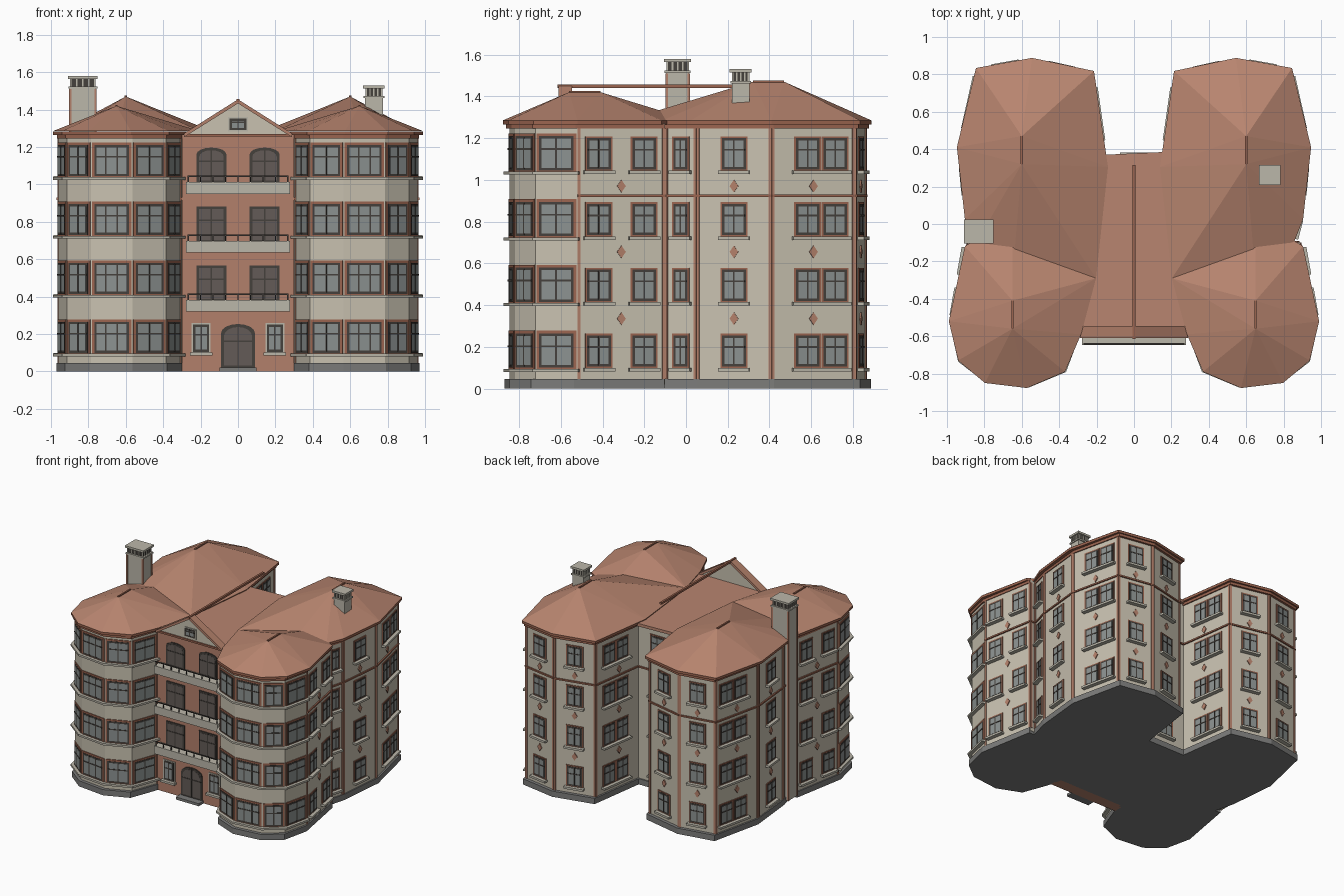
import bpy, bmesh, math
from mathutils import Matrix, Vector

cube = bpy.data.objects.get("Cube")
if cube:
    bpy.data.objects.remove(cube, do_unlink=True)


def material(name, r, g, b):
    m = bpy.data.materials.new(name)
    m.use_nodes = True
    m.diffuse_color = (r, g, b, 1)
    m.node_tree.nodes["Principled BSDF"].inputs["Base Color"].default_value = (r, g, b, 1)
    return m


ROOF = material("roof_clay", .48, .235, .16)
WALL = material("cream_plaster", .58, .535, .435)
CLAY = material("terracotta_plaster", .45, .215, .145)
TRIM = material("terracotta_trim", .33, .13, .08)
DARK = material("dark_frame", .06, .052, .045)
GLASS = material("grey_glass", .26, .285, .28)
DOOR = material("smoked_glass", .125, .105, .095)
STONE = material("grey_stone", .2, .2, .195)
SILL = material("pale_stone", .5, .475, .4)

parts = {}


def part(name, mat):
    if name not in parts:
        parts[name] = (bmesh.new(), mat)
    return parts[name][0]


def prism(name, mat, M, pts, a, b):
    """Extrude a (u, v) profile from depth a to depth b in the frame M."""
    bm = part(name, mat)
    lo = [bm.verts.new(M @ Vector((u, a, v))) for u, v in pts]
    hi = [bm.verts.new(M @ Vector((u, b, v))) for u, v in pts]
    bm.faces.new(lo)
    bm.faces.new(hi[::-1])
    for i in range(len(pts)):
        j = (i + 1) % len(pts)
        bm.faces.new((lo[i], hi[i], hi[j], lo[j]))


def rect(u, z, w, h):
    return [(u - w / 2, z), (u + w / 2, z), (u + w / 2, z + h), (u - w / 2, z + h)]


def box(name, mat, M, u, z, w, h, a, b):
    prism(name, mat, M, rect(u, z, w, h), a, b)


def arch(u, z, w, h, rise):
    pts = rect(u, z, w, h)[:2]
    for i in range(9):
        t = math.pi * i / 8
        pts.append((u + w / 2 * math.cos(t), z + h - rise + rise * math.sin(t)))
    return pts


def wall_frame(p, q):
    """Frame in the middle of a wall: u along it, depth outward, v up."""
    p, q = Vector((*p, 0)), Vector((*q, 0))
    t = (q - p).normalized()
    n = Vector((t.y, -t.x, 0))
    M = Matrix((t, n, Vector((0, 0, 1)))).transposed().to_4x4()
    M.translation = (p + q) / 2
    return M


PLAN = Matrix(((1, 0, 0, 0), (0, 0, 1, 0), (0, 1, 0, 0), (0, 0, 0, 1)))


def window(M, u, z, w, h, cols=2, rise=0, glass=GLASS, surround=TRIM, edge=.008):
    def shape(d):
        if rise:
            return arch(u, z + d, w - 2 * d, h - 2 * d, rise)
        return rect(u, z + d, w - 2 * d, h - 2 * d)
    tag = "door" if glass is DOOR else "window"
    prism(tag + "_surround_" + surround.name, surround, M, shape(-edge), -.01, .006)
    prism(tag + "_frames", DARK, M, shape(0), -.01, .008)
    prism(tag + "_panes", glass, M, shape(.012), -.01, .0095)
    for i in range(1, cols):
        box(tag + "_bars", DARK, M, u - w / 2 + w * i / cols, z + .006, .008, h - .012, 0, .012)
    box(tag + "_bars", DARK, M, u, z + h * .6, w - .01, .008, 0, .012)


FLOORS = [.1 + .315 * i for i in range(4)]
OUTLINE = [(.25, -.3), (.31, -.57), (.385, -.77), (.565, -.845), (.785, -.82),
           (.915, -.72), (.96, -.52), (.885, -.1), (.84, -.1), (.88, .05),
           (.915, .41), (.825, .81), (.545, .86), (.235, .79), (.165, .305)]
# window positions along each plain wall, by wall number
PLAIN = {6: (-.11, .11), 8: (0,), 9: (0,), 10: (-.03, .105), 11: (0,), 12: (0,), 13: (-.105, .03)}
REAR_EAVE = [(.214, .818), (.545, .888), (.845, .834), (.947, .41), (.904, .025),
             (.85, -.112), (.65, -.29), (.203, -.29), (.139, .305)]
FRONT_EAVE = [(.99, -.52), (.94, -.73), (.797, -.85), (.572, -.877), (.369, -.79),
              (.283, -.59), (.203, -.29), (.65, .03), (.904, -.118)]
EAVE, EAVE_TOP = 1.265, 1.285


def hip_roof(name, side, eave, x, y0, y1, top):
    bm = part(name, ROOF)
    pts = [(px, py, EAVE_TOP) for px, py in eave] + [(x, y0, top), (x, y1, top)]
    vs = [bm.verts.new((side * px, py, pz)) for px, py, pz in pts]
    bmesh.ops.convex_hull(bm, input=vs)
    flat = [(side * px, py) for px, py in eave]
    prism("eave_fascia", TRIM, PLAN, flat, EAVE, EAVE_TOP - .001)
    ridge = [(side * x + dx, y) for dx, y in ((-.006, y0), (.006, y0), (.006, y1), (-.006, y1))]
    prism("ridge_caps", TRIM, PLAN, ridge, top - .01, top + .006)


def wing(side):
    def scaled(k):
        return [(side * (.57 + (x - .57) * k), y * k) for x, y in OUTLINE]
    prism("wing_walls", WALL, PLAN, scaled(1), .02, EAVE + .005)
    prism("plinth", STONE, PLAN, scaled(1.03), 0, .045)
    prism("cornice", TRIM, PLAN, scaled(1.02), 1.245, EAVE + .002)
    hip_roof("rear_roofs", side, REAR_EAVE, .6, .32, .47, 1.47)
    hip_roof("front_roofs", side, FRONT_EAVE, .65, -.56, -.41, 1.42)
    for i in range(len(OUTLINE) - 1):
        p, q = OUTLINE[i], OUTLINE[i + 1]
        length = math.dist(p, q)
        if side < 0:
            p, q = (-q[0], q[1]), (-p[0], p[1])
        M = wall_frame(p, q)
        # bay windows around the front tower
        if 1 <= i <= 5:
            for z in FLOORS:
                cols = 3 if length > .22 else 2
                window(M, 0, z, length - .035, .165, cols, edge=.013)
                box("bay_sills", SILL, M, 0, z - .02, length + .02, .015, -.02, .028)
            continue
        # corner strips and string course on the plain walls
        for end in (-1, 1):
            box("corner_strips", TRIM if i == 7 else CLAY, M, end * (length / 2 - .007), .045, .014, 1.2, -.01, .006)
        box("string_course", TRIM, M, 0, .918, length, .012, -.01, .01)
        if i not in PLAIN or (i == 8 and side < 0):
            continue
        w = .07 if i == 8 else .115
        for z in FLOORS:
            for u in PLAIN[i]:
                window(M, u * side, z + .005, w, .15)
                box("window_sills", SILL, M, u * side, z - .017, w + .035, .016, -.01, .032)
        # diamond ornaments
        if i != 8:
            for z in (.335, .655, .97):
                pts = [(0, z - .03), (.021, z), (0, z + .03), (-.021, z)]
                prism("diamond_ornaments", CLAY, M, pts, -.01, .007)


for side in (1, -1):
    wing(side)

# central block, flat roof and its back wall
prism("central_walls", WALL, PLAN, [(-.3, -.5), (.3, -.5), (.17, .35), (-.17, .35)], .01, 1.27)
prism("central_plinth", STONE, PLAN, [(-.3, -.55), (.3, -.55), (.17, .36), (-.17, .36)], 0, .045)
prism("central_roof", ROOF, PLAN, [(-.3, -.57), (.3, -.57), (.16, .385), (-.16, .37)], 1.255, 1.278)
back = wall_frame((.17, .35), (-.17, .35))
box("string_course", TRIM, back, 0, .918, .33, .012, -.01, .01)
for z in FLOORS:
    window(back, 0, z + .005, .115, .15)
    box("window_sills", SILL, back, 0, z - .017, .15, .016, -.01, .032)

# terracotta facade with doors and balconies
front = wall_frame((-.3, -.57), (.3, -.57))
box("facade", CLAY, front, 0, 0, .6, 1.265, -.1, 0)
window(front, 0, .02, .175, .23, 2, .05, DOOR, DARK, .004)
box("entrance_step", STONE, front, 0, 0, .2, .02, -.01, .06)
for side in (1, -1):
    window(front, side * .197, .105, .085, .145, 2, surround=SILL)
    box("window_sills", SILL, front, side * .197, .085, .12, .016, -.01, .03)
    for z, h, rise in ((.375, .19, 0), (.69, .19, 0), (1.01, .185, .035)):
        window(front, side * .142, z, .155, h, 2, rise, DOOR, DARK, .002)
for z in (.32, .635, .95):
    box("balconies", SILL, front, 0, z, .555, .062, -.02, .078)
    box("balcony_rails", DARK, front, 0, z + .09, .54, .007, .066, .073)
    for i in range(9):
        box("balcony_rails", DARK, front, (i - 4) * .0665, z + .06, .006, .032, .067, .072)

# pediment with raking trim, attic window and ridge pole
prism("pediment", WALL, front, [(-.28, 1.26), (.28, 1.26), (0, 1.44)], -.015, .02)
box("pediment_base", TRIM, front, 0, 1.255, .56, .014, 0, .03)
for s in (1, -1):
    prism("pediment_rakes", CLAY, front, [(0, 1.433), (s * .29, 1.252), (s * .29, 1.272), (0, 1.455)], -.025, .04)
attic = Matrix.Translation((0, -.02, 0)) @ front
window(attic, 0, 1.29, .09, .062, 2, surround=SILL)
prism("ridge_pole", TRIM, PLAN, [(-.008, -.615), (.008, -.615), (.008, .315), (-.008, .315)], 1.44, 1.456)


def chimney(name, x, y, w, d, bottom, top):
    def block(tag, mat, cx, cy, bw, bd, a, b):
        prism(name + tag, mat, PLAN, rect(cx, cy - bd / 2, bw, bd), a, b)
    block("_stack", SILL, x, y, w - .02, d - .02, bottom, top - .06)
    block("_vents", DARK, x, y, w - .035, d - .035, top - .06, top - .015)
    block("_collar", SILL, x, y, w - .005, d - .005, top - .068, top - .056)
    block("_cap", SILL, x, y, w, d, top - .016, top)
    # slender posts between the vents
    for i in range(5):
        for s in (-1, 1):
            f = (i - 2) / 4
            block("_posts", SILL, x + f * (w - .03), y + s * (d - .03) / 2, .008, .008, top - .06, top - .015)
            block("_posts", SILL, x + s * (w - .03) / 2, y + f * (d - .03), .008, .008, top - .06, top - .015)
    if bottom < 1:
        for sx in (-1, 1):
            for sy in (-1, 1):
                block("_corners", CLAY, x + sx * (w - .025) / 2, y + sy * (d - .025) / 2,
                      .012, .012, bottom, top - .07)


chimney("tall_chimney", -.83, -.04, .16, .13, .02, 1.58)
chimney("small_chimney", .727, .262, .115, .105, 1.36, 1.53)

# turn the collected parts into objects
for name, (bm, mat) in parts.items():
    bmesh.ops.recalc_face_normals(bm, faces=bm.faces)
    mesh = bpy.data.meshes.new(name)
    bm.to_mesh(mesh)
    bm.free()
    mesh.materials.append(mat)
    bpy.context.collection.objects.link(bpy.data.objects.new(name, mesh))
